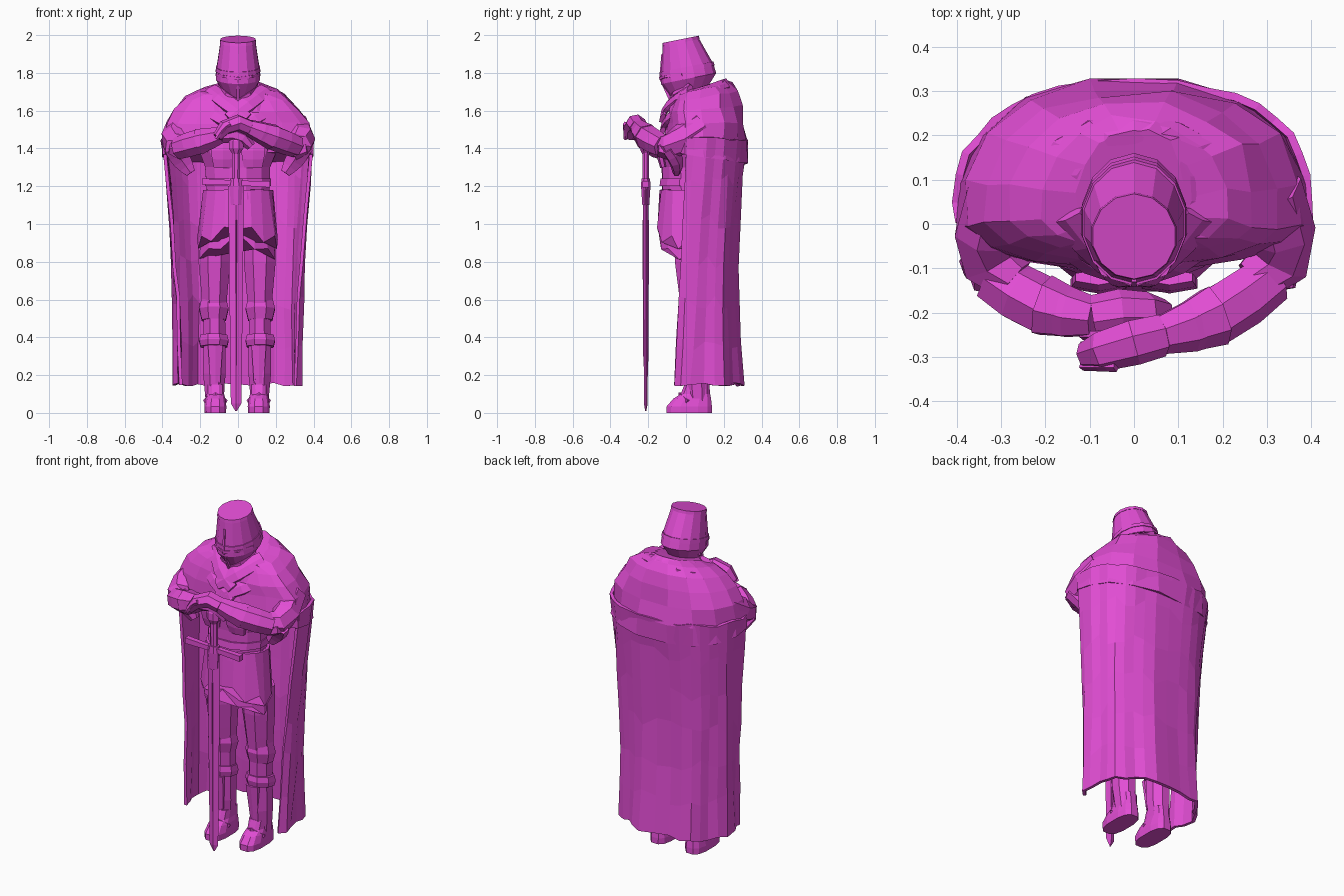
import bpy, bmesh, math, random
from math import sin, cos, pi, radians, copysign
from mathutils import Vector

random.seed(4)
if "Cube" in bpy.data.objects:
    bpy.data.objects.remove(bpy.data.objects["Cube"])

magenta = bpy.data.materials.new("magenta")
magenta.use_nodes = True
magenta.diffuse_color = (.76, .075, .66, 1)
magenta.node_tree.nodes["Principled BSDF"].inputs["Base Color"].default_value = magenta.diffuse_color


def mix(start, end, t):
    return start + (end - start) * t


def skin(name, rings, closed=True):
    """Join rings of points with quads and cap the ends of closed forms."""
    bm = bmesh.new()
    rows = [[bm.verts.new(point) for point in ring] for ring in rings]
    count = len(rows[0])
    for low, high in zip(rows, rows[1:]):
        for i in range(count if closed else count - 1):
            j = (i + 1) % count
            bm.faces.new((low[i], low[j], high[j], high[i]))
    if closed:
        bm.faces.new(rows[0])
        bm.faces.new(rows[-1])
    bmesh.ops.recalc_face_normals(bm, faces=bm.faces)
    mesh = bpy.data.meshes.new(name)
    bm.to_mesh(mesh)
    bm.free()
    mesh.materials.append(magenta)
    part = bpy.data.objects.new(name, mesh)
    bpy.context.collection.objects.link(part)
    return part


def rounded(value, power):
    """Push a sine or cosine outwards for a squarer outline."""
    return copysign(abs(value) ** (2 / power), value)


def section(z, wide, front, back, sides=12, x=0, mid=None, tilt=0, square=2, rough=0, jag=0, droop=0):
    """Horizontal outline from y=front to y=back; the edge may be jagged or droop at the sides."""
    middle = (front + back) / 2 if mid is None else mid
    ring = []
    for i in range(sides):
        angle = 2 * pi * (i + .5) / sides
        across, along = rounded(cos(angle), square), rounded(sin(angle), square)
        depth = back - middle if along > 0 else middle - front
        wobble = random.uniform(-rough, rough)
        y = along * depth + wobble
        height = z + tilt * y + wobble / 2 - jag * (i % 2) - droop * abs(across)
        ring.append(Vector((x + across * (wide + wobble), middle + y, height)))
    return ring


def stack(name, rows, **style):
    return skin(name, [section(*row, **style) for row in rows])


def limb(name, path, start, end, bulge=0, flat=1, sides=7, up=(0, 0, 1)):
    """Tapered tube along a path, optionally swollen in the middle or flattened."""
    path = [Vector(point) for point in path]
    last = len(path) - 1
    rings = []
    for i, point in enumerate(path):
        direction = (path[min(i + 1, last)] - path[max(i - 1, 0)]).normalized()
        side = direction.cross(Vector(up)).normalized()
        rise = side.cross(direction) * flat
        radius = mix(start, end, i / last) + bulge * sin(pi * i / last)
        angles = [2 * pi * (k + .5) / sides for k in range(sides)]
        rings.append([point + (side * cos(a) + rise * sin(a)) * radius for a in angles])
    return skin(name, rings)


def bend(start, end, sag=0, lift=0, steps=4):
    """Arched path between two points, pushed back or up in the middle."""
    start, end = Vector(start), Vector(end)
    offset = Vector((0, sag, lift))
    return [start.lerp(end, i / steps) + offset * sin(pi * i / steps) for i in range(steps + 1)]


# Cloak: open-fronted shell whose heavy folds deepen towards the hem
cloak_rows = []
hem, shoulder, levels, columns = .15, 1.45, 6, 20
for level in range(levels + 1):
    t = level / levels
    curl = radians(mix(24, 8, t))
    wide = .335 + .07 * t ** 2
    back = .3 + .025 * t ** 2 - .03 * sin(pi * t)
    row = []
    for i in range(columns + 1):
        angle = mix(-curl, pi + curl, i / columns)
        fold = 1 + .045 * (1 - t) * sin(i * pi / 2) + random.uniform(-.016, .016)
        across, along = rounded(cos(angle), 2.5), rounded(sin(angle), 2.5)
        depth = back - .03 if along > 0 else mix(.19, .13, t)
        drop = random.uniform(-.04, .04) if 0 < level < levels else random.uniform(-.01, .01)
        row.append(Vector((across * wide * fold, .03 + along * depth * fold, mix(hem, shoulder, t) + drop)))
    cloak_rows.append(row)
cloak = skin("cloak", cloak_rows, closed=False)
cloak.modifiers.new("thickness", "SOLIDIFY").thickness = .018

# Mantle: rough dome over the shoulders, rising towards the nape
dome = []
for step in range(7):
    t = step / 6
    angle = mix(-.12, pi / 2, t)
    spread = cos(angle)
    dome.append(section(1.4 + .31 * sin(angle), mix(.13, .405, spread), mix(-.03, -.1, spread),
                        mix(.21, .325, spread), 16, mid=.02, tilt=mix(-.15, .3, t), square=2.3, rough=.01))
skin("mantle", dome)

# Bunched cowl around the neck, lower at the front
cowl = []
for step in range(4):
    t = step / 3
    cowl.append((1.65 + .075 * t, .24 - .11 * t * t, -.105 + .05 * t * t, .25 - .04 * t * t))
stack("cowl", cowl, sides=14, tilt=.32, rough=.006)

# Great helm: slanted crown, brow band, rim and face ridge
brow, crown = 1.82, 1.97
helm_style = dict(sides=14, tilt=.2)
stack("helmet", [(1.67, .06, -.065, .09), (1.77, .12, -.132, .16),
                 (brow, .117, -.134, .145), (crown, .094, -.122, .065)], **helm_style)
stack("helmet_rim", [(crown - .01, .098, -.126, .072), (crown + .008, .095, -.124, .068)], **helm_style)
stack("helmet_brow_band", [(brow - .01, .121, -.139, .152), (brow + .012, .119, -.139, .145)], **helm_style)
face, chin = (0, -.135, 1.77), (0, -.08, 1.65)
limb("helmet_nose_ridge", [(0, -.125, 1.9), face, chin], .008, .01, sides=4, up=(0, -1, 0))

# Torso, belts and layered skirt drooping to points at the hips
stack("torso", [(1.15, .17, -.125, .14), (1.3, .175, -.13, .14), (1.4, .22, -.14, .14), (1.56, .24, -.09, .14)],
      rough=.006)
for name, z, wide in (("upper_belt", 1.22, .18), ("lower_belt", 1.15, .187)):
    stack(name, [(z - .02, wide, -.145, .15), (z + .02, wide, -.14, .15)])
for name, z, point, grow, sides in (("under_skirt", .95, .04, 0, 14), ("over_skirt", 1.02, .05, .012, 18)):
    top = section(1.18, .175 + grow, -.13 - grow, .14, sides, rough=.004)
    edge = section(z, .205 + grow, -.145 - grow, .14, sides, rough=.008, jag=point, droop=.1)
    skin(name, [edge, top])

for side, name in ((1, "left"), (-1, "right")):
    # Visor and jaw edges of the helm
    limb(name + "_visor_edge", [face, (side * .07, -.11, 1.78), (side * .115, -.02, 1.79)], .01, .008, sides=4)
    limb(name + "_jaw_edge", [chin, (side * .06, -.065, 1.69), (side * .1, .02, 1.74)], .012, .01, sides=4)

    # Broad scarf folds crossing on the breast
    for order, drop in (("upper", 0), ("lower", .07)):
        neck = (side * (.15 + drop), .02, 1.71 - drop)
        breast = (-side * .05, -.125, 1.56 - drop)
        limb(f"{name}_{order}_scarf_fold", bend(neck, breast, sag=-.035), .045, .035, .01, .4, 6, (0, -1, .5))

    # Breast plate half
    limb(name + "_breast_plate", bend((side * .08, -.12, 1.48), (side * .08, -.12, 1.3), sag=-.015),
         .06, .055, .015, .3, 6, (0, -1, 0))

    # Leg swelling at calf and thigh
    foot_x = side * .115 - .005
    leg = []
    for step in range(7):
        t = step / 6
        swell = .008 * sin(pi * 3 * t)
        leg.append((mix(.06, .95, t), mix(.05, .09, t) + swell, mix(0, -.07, t) - swell, .125))
    stack(name + "_leg", leg, sides=8, x=foot_x + side * .005)
    for order, z, tall in (("shin", .38, .03), ("knee", .55, .06)):
        rows = []
        for rise in (-tall, 0, tall):
            taper = abs(rise) / 4
            rows.append((z + rise, .084 - taper, -.042 + taper, .13 - taper))
        stack(f"{name}_{order}_guard", rows, sides=8, x=foot_x + side * .008, tilt=-.15)
    limb(name + "_greave", bend((foot_x, -.02, .36), (foot_x, 0, .16)), .045, .03, flat=.4, sides=6, up=(0, -1, 0))

    # Boot with an instep strap
    stack(name + "_boot", [(0, .058, -.105, .14), (.035, .06, -.105, .14), (.075, .054, -.07, .135),
                           (.1, .048, -.03, .13), (.15, .05, -.01, .125)], x=foot_x, square=2.8)
    limb(name + "_boot_strap", bend((foot_x - .055, .01, .06), (foot_x + .055, .01, .06), -.04, .04),
         .012, .012, sides=4)

    # Bent sleeve tucked under the mantle, with loose cloth hanging at the elbow
    limb(name + "_sleeve", [(side * .3, .08, 1.52), (side * .33, -.02, 1.45), (side * .325, -.085, 1.41),
                            (side * .27, -.13, 1.42)], .08, .055, .01)
    limb(name + "_sleeve_drape", bend((side * .35, -.1, 1.41), (side * .25, -.05, 1.27), sag=.02),
         .055, .03, .015, .7, 6, (0, -1, 0))
    limb(name + "_elbow_point", [(side * .3, -.11, 1.39), (side * .365, -.12, 1.4)], .055, .03, sides=5)

# Forearms meet at the pommel, left hand over right
left_elbow, left_wrist = (.31, -.12, 1.41), (.06, -.25, 1.51)
right_elbow, right_wrist = (-.32, -.12, 1.4), (-.09, -.21, 1.47)
for name, elbow, wrist in (("left", left_elbow, left_wrist), ("right", right_elbow, right_wrist)):
    arm = bend(elbow, wrist, sag=-.02)
    limb(name + "_forearm", arm, .06, .045, .015)
    limb(name + "_glove_cuff", arm[2:4], .072, .058)
limb("left_hand", [left_wrist, (0, -.265, 1.535), (-.07, -.285, 1.51), (-.11, -.295, 1.46)], .05, .03, .012, .85)
limb("right_hand", [right_wrist, (-.03, -.2, 1.475), (.03, -.2, 1.455), (.07, -.2, 1.41)], .05, .03, .012, .85)
for order, finger in enumerate(("index", "middle", "ring", "little")):
    y = -.32 + .023 * order
    limb(f"left_{finger}_finger", bend((-.04, y, 1.53), (-.115, y, 1.45), lift=.015), .014, .011, sides=5)

# Sword standing point down
sword_x, sword_y = -.01, -.213


def sword_part(name, rows, sides):
    stack(name, [(z, wide, sword_y - deep, sword_y + deep) for z, wide, deep in rows], sides=sides, x=sword_x)


def blade_edge(z, wide, deep):
    return [Vector((sword_x + wide * cos(k * pi / 2), sword_y + deep * sin(k * pi / 2), z)) for k in range(4)]


skin("sword_blade", [blade_edge(.01, .004, .003), blade_edge(.05, .028, .01), blade_edge(1.2, .042, .014)])
skin("sword_fuller", [blade_edge(.25, .006, .013), blade_edge(1.02, .012, .018)])
sword_part("sword_collar", [(1.1, .03, .02), (1.2, .038, .027), (1.24, .035, .025)], 8)
sword_part("sword_grip", [(1.22, .022, .018), (1.42, .024, .02)], 8)
sword_part("sword_pommel", [(1.37, .02, .02), (1.4, .042, .035), (1.44, .042, .035), (1.47, .02, .02)], 8)
limb("sword_crossguard", bend((-.19, sword_y, 1.225), (.17, sword_y, 1.21)), .024, .024, -.005, sides=4)
